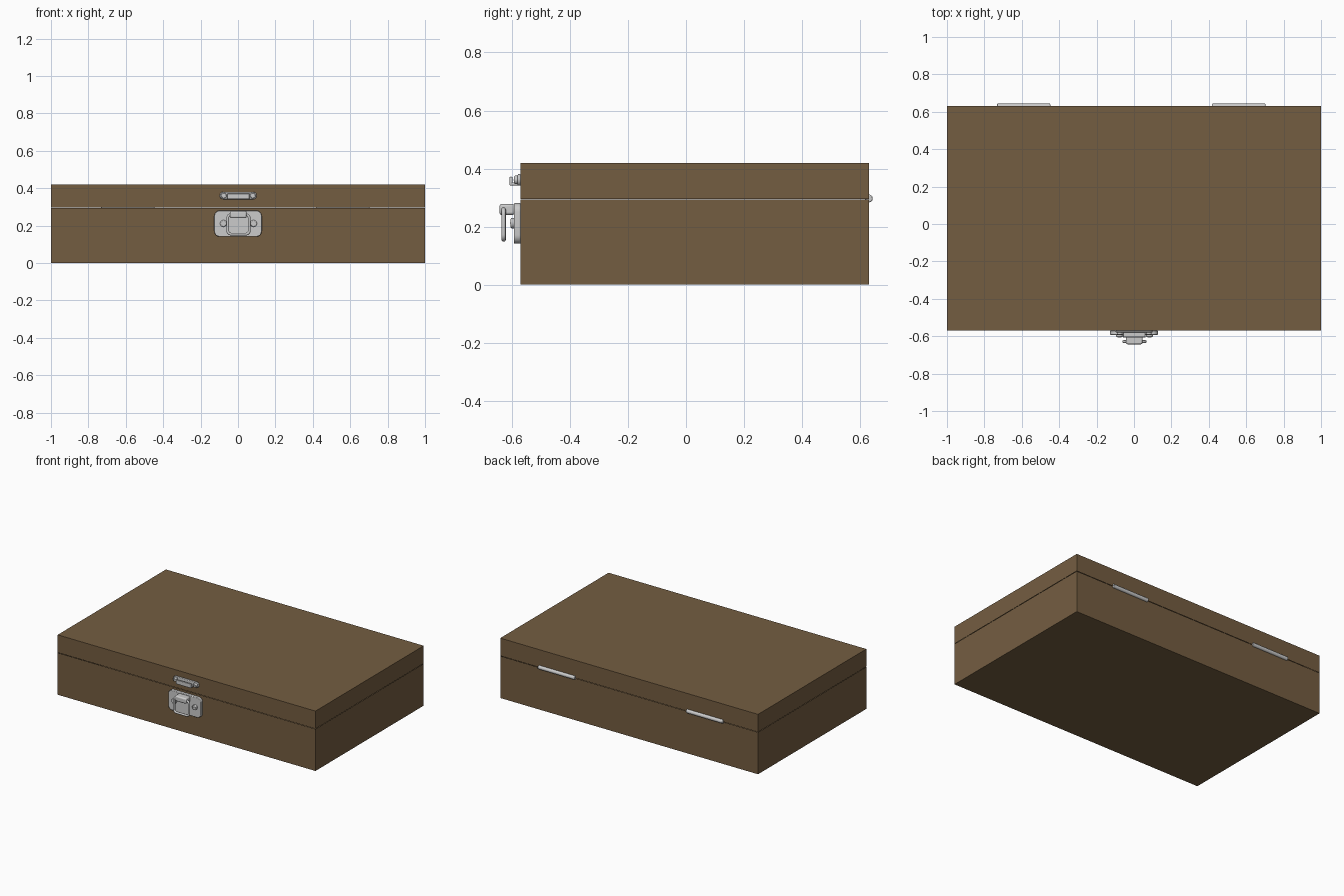
import bpy, bmesh, math
from mathutils import Matrix, Vector

if "Cube" in bpy.data.objects:
    bpy.data.objects.remove(bpy.data.objects["Cube"])


def material(name, rgb):
    m = bpy.data.materials.new(name)
    m.diffuse_color = (*rgb, 1)
    m.use_nodes = True
    m.node_tree.nodes["Principled BSDF"].inputs["Base Color"].default_value = m.diffuse_color
    return m


WOOD = material("brown_wood", (0.175, 0.110, 0.053))
METAL = material("light_metal", (0.60, 0.60, 0.60))
FRONT, BACK = -0.57, 0.63


def finish(name, bm, mat, smooth=False, bevel=0):
    bmesh.ops.recalc_face_normals(bm, faces=bm.faces)
    me = bpy.data.meshes.new(name)
    bm.to_mesh(me)
    bm.free()
    ob = bpy.data.objects.new(name, me)
    bpy.context.collection.objects.link(ob)
    me.materials.append(mat)
    if bevel:
        b = ob.modifiers.new("bevel", 'BEVEL')
        b.width, b.segments, b.limit_method = bevel, 2, 'ANGLE'
    if smooth:
        bpy.ops.object.select_all(action='DESELECT')
        ob.select_set(True)
        bpy.context.view_layer.objects.active = ob
        bpy.ops.object.shade_smooth_by_angle(angle=math.radians(35))
    return ob


def box(bm, x0, x1, y0, y1, z0, z1):
    mat = Matrix.Translation(((x0 + x1) / 2, (y0 + y1) / 2, (z0 + z1) / 2))
    mat = mat @ Matrix.Diagonal((x1 - x0, y1 - y0, z1 - z0, 1))
    return bmesh.ops.create_cube(bm, size=1, matrix=mat)["verts"]


def tray(name, z0, z1, open_top):
    # open shell, with a recessed interior behind a thick rim
    bm = bmesh.new()
    box(bm, -1, 1, FRONT, BACK, z0, z1)
    bm.faces.ensure_lookup_table()
    sign = 1 if open_top else -1
    f = max(bm.faces, key=lambda a: sign * a.calc_center_median().z)
    bmesh.ops.inset_region(bm, faces=[f], thickness=0.04)
    bmesh.ops.translate(bm, verts=f.verts, vec=(0, 0, -sign * (z1 - z0 - 0.04)))
    return finish(name, bm, WOOD)


def rounded_outline(x0, x1, z0, z1, r, seg=6):
    pts = []
    for cx, cz, a0 in ((x1 - r, z1 - r, 0), (x0 + r, z1 - r, 90),
                       (x0 + r, z0 + r, 180), (x1 - r, z0 + r, 270)):
        for i in range(seg + 1):
            a = math.radians(a0 + 90 * i / seg)
            pts.append((cx + r * math.cos(a), cz + r * math.sin(a)))
    return pts


def plate(name, x0, x1, z0, z1, r, y0, y1, bevel=0.003):
    bm = bmesh.new()
    f = bm.faces.new([bm.verts.new((x, y1, z))
                      for x, z in rounded_outline(x0, x1, z0, z1, r)])
    ext = bmesh.ops.extrude_face_region(bm, geom=[f])["geom"]
    bmesh.ops.translate(bm, vec=(0, y0 - y1, 0),
                        verts=[v for v in ext if isinstance(v, bmesh.types.BMVert)])
    return finish(name, bm, METAL, True, bevel)


def cylinder(name, centre, axis, r, length, bevel=0.004):
    bm = bmesh.new()
    rot = Vector((0, 0, 1)).rotation_difference(Vector(axis)).to_matrix().to_4x4()
    bmesh.ops.create_cone(bm, cap_ends=True, segments=20, radius1=r, radius2=r,
                          depth=length, matrix=Matrix.Translation(centre) @ rot)
    return finish(name, bm, METAL, True, bevel)


def screw(name, x, z, r, y0, y1):
    cylinder(name, (x, (y0 + y1) / 2, z), (0, 1, 0), r, y1 - y0)
    bm = bmesh.new()  # raised slot bar
    box(bm, x - r * 0.6, x + r * 0.6, y0 - 0.002, y0 + 0.002, z - 0.002, z + 0.002)
    finish(name + "_slot", bm, METAL)


# case
tray("case_base", 0, 0.294, True)
tray("case_lid", 0.296, 0.42, False)

# hinge barrels on the back
for side, x in (("left", -0.59), ("right", 0.56)):
    cylinder("hinge_" + side, (x, BACK, 0.297), (1, 0, 0), 0.0135, 0.285)

# latch plate with screws
plate("latch_plate", -0.127, 0.127, 0.141, 0.281, 0.03, -0.593, FRONT)
for side, x in (("left", -0.078), ("right", 0.083)):
    screw("latch_screw_" + side, x, 0.212, 0.018, -0.604, -0.59)

# arm with rounded front edge, holding the swinging loop
bm = bmesh.new()
box(bm, -0.043, 0.046, -0.643, -0.59, 0.24, 0.278)
finish("latch_arm", bm, METAL, True, 0.008)

# wire loop hanging from the arm
cu = bpy.data.curves.new("loop_path", 'CURVE')
cu.dimensions = '3D'
cu.bevel_depth, cu.bevel_resolution = 0.0075, 3
sp = cu.splines.new('POLY')
pts = rounded_outline(-0.055, 0.06, 0.155, 0.259, 0.018)
sp.points.add(len(pts) - 1)
for p, (x, z) in zip(sp.points, pts):
    p.co = (x, -0.6285, z, 1)
sp.use_cyclic_u = True
cu.materials.append(METAL)
bpy.context.collection.objects.link(bpy.data.objects.new("latch_loop", cu))

# catch on the lid: pill plate, screws, hooked lip
plate("catch_plate", -0.098, 0.1, 0.341, 0.381, 0.0195, -0.58, FRONT)
for side, x in (("left", -0.076), ("right", 0.079)):
    screw("catch_screw_" + side, x, 0.361, 0.015, -0.592, -0.578)
bm = bmesh.new()
box(bm, -0.058, 0.061, -0.608, -0.575, 0.342, 0.352)
box(bm, -0.058, 0.061, -0.608, -0.598, 0.342, 0.372)
finish("catch_hook", bm, METAL, True, 0.003)
